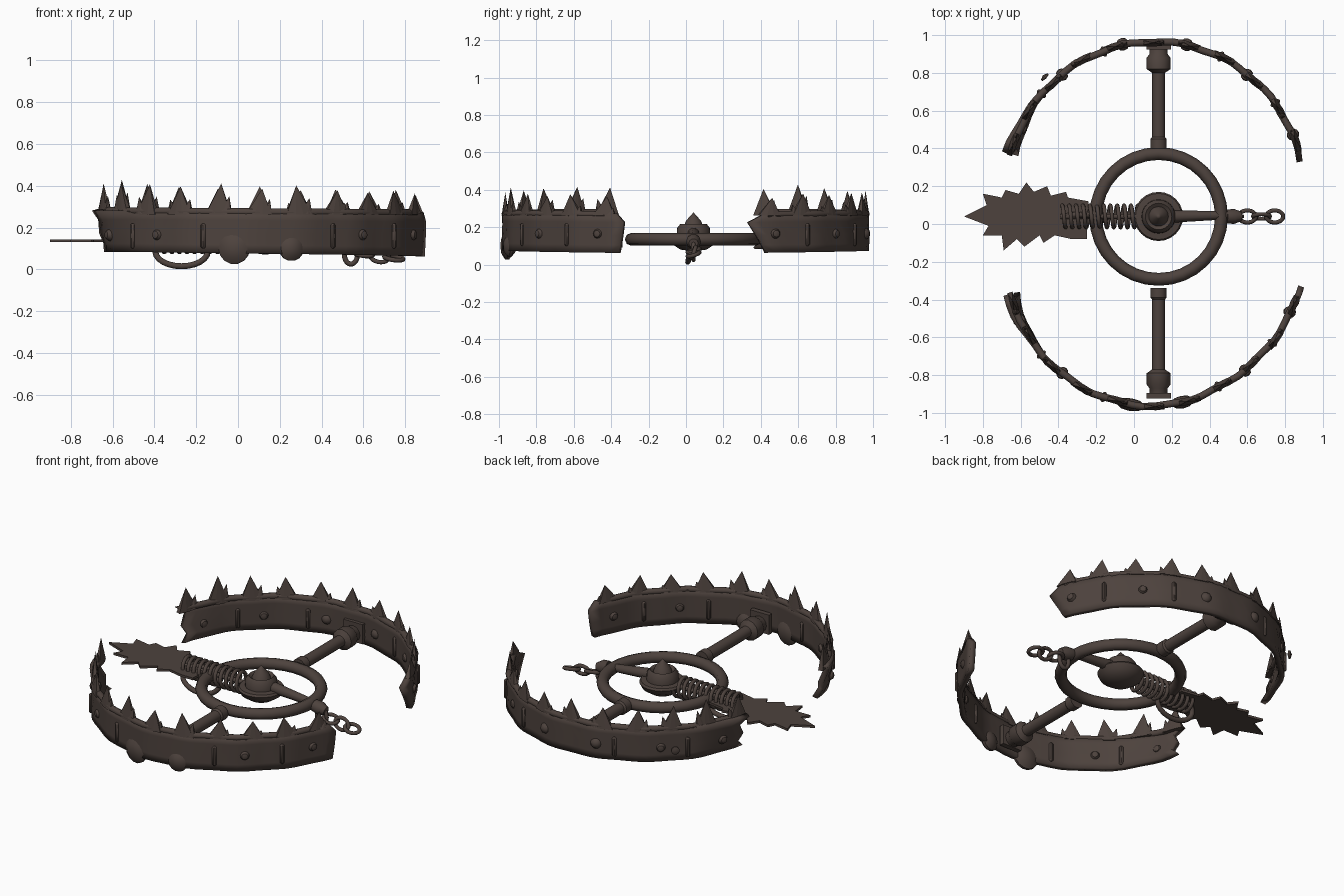
import bpy, bmesh, math, random
from mathutils import Vector, Matrix

random.seed(4)
cube = bpy.data.objects.get("Cube")
if cube:
    bpy.data.objects.remove(cube)

rust = bpy.data.materials.new("dark rusty iron")
rust.use_nodes = True
rust.diffuse_color = (0.075, 0.055, 0.047, 1)
shader = next(n for n in rust.node_tree.nodes if n.type == 'BSDF_PRINCIPLED')
shader.inputs["Base Color"].default_value = rust.diffuse_color
shader.inputs["Roughness"].default_value = 0.8

CX, CY, AXIS_Z = 0.13, 0.04, 0.135


def finish(name, bm, smooth=True):
    bmesh.ops.recalc_face_normals(bm, faces=bm.faces)
    mesh = bpy.data.meshes.new(name)
    bm.to_mesh(mesh)
    bm.free()
    obj = bpy.data.objects.new(name, mesh)
    bpy.context.collection.objects.link(obj)
    mesh.materials.append(rust)
    if smooth:
        bpy.ops.object.select_all(action='DESELECT')
        obj.select_set(True)
        bpy.context.view_layer.objects.active = obj
        bpy.ops.object.shade_smooth_by_angle(angle=math.radians(40))
    return obj


def lathe(name, profile, origin, direction=(0, 0, 1), sides=20):
    """Spin (radius, height) pairs around a direction."""
    bm = bmesh.new()
    verts = [bm.verts.new((r, 0, h)) for r, h in profile]
    edges = [bm.edges.new(pair) for pair in zip(verts, verts[1:])]
    bmesh.ops.spin(bm, geom=verts + edges, cent=(0, 0, 0), axis=(0, 0, 1),
                   angle=math.tau, steps=sides)
    bmesh.ops.remove_doubles(bm, verts=bm.verts, dist=0.0005)
    turn = Vector(direction).to_track_quat('Z', 'Y').to_matrix().to_4x4()
    bm.transform(Matrix.Translation(origin) @ turn)
    return finish(name, bm)


def tube(name, points, radius, cyclic=False):
    curve = bpy.data.curves.new(name, 'CURVE')
    curve.dimensions = '3D'
    curve.bevel_depth = radius
    curve.bevel_resolution = 2
    curve.use_fill_caps = True
    spline = curve.splines.new('POLY')
    spline.points.add(len(points) - 1)
    for p, co in zip(spline.points, points):
        p.co = (*co, 1)
    spline.use_cyclic_u = cyclic
    spline.use_smooth = True
    obj = bpy.data.objects.new(name, curve)
    curve.materials.append(rust)
    bpy.context.collection.objects.link(obj)


def loop(name, center, u, v, radius, steps=24):
    """Closed elliptical link spanned by two half-axis vectors."""
    c, u, v = Vector(center), Vector(u), Vector(v)
    angles = [math.tau * i / steps for i in range(steps)]
    tube(name, [c + u * math.cos(a) + v * math.sin(a) for a in angles], radius, True)


def jaw_frame(side, t):
    """Point on the jaw arc, with its tangent and outward normal."""
    a = math.radians(166 - 155 * t)
    out = Vector((math.cos(a), side * math.sin(a), 0))
    dent = 0.025 * math.sin(math.pi * min(1, max(0, t - 0.5) * 2)) if side < 0 else 0
    wave = 0.005 * math.sin(t * 47 + side)
    pos = Vector((0.11, side * 0.18, 0)) + out * (0.785 - dent + wave)
    return pos, Vector((math.sin(a), -side * math.cos(a), 0)), out


def box(bm, pos, tangent, out, size):
    m = Matrix((tangent, out, Vector((0, 0, 1)))).transposed().to_4x4()
    m.translation = pos
    bmesh.ops.create_cube(bm, size=1, matrix=m @ Matrix.Diagonal((*size, 1)))


def spike(bm, side, t, half, base, tip, lean):
    pos, tan, out = jaw_frame(side, t)
    up = Vector((0, 0, 1))
    ring = [bm.verts.new(pos + tan * a * half + out * b * 0.02 + up * base)
            for a, b in ((-1, -0.7), (-0.3, -1), (0.3, -1), (1, -0.7),
                         (1, 0.7), (0.3, 1), (-0.3, 1), (-1, 0.7))]
    top = bm.verts.new(pos + tan * lean + up * tip)
    for a, b in zip(ring, ring[1:] + ring[:1]):
        bm.faces.new((a, b, top))
    bm.faces.new(ring)


LEVELS = (0, 0.2, 0.45, 0.78, 1)
BROKEN = (0.0, 0.022, 0.008, 0.025, 0.0)
END = {1: (0.045, 0.035, 0.02, 0, 0.045), -1: (0.012, 0.008, 0.004, 0, 0.02)}

for side, label in ((-1, "front"), (1, "back")):
    # Curved jaw band with broken ends
    bm = bmesh.new()
    steps, rows = 36, []
    for f, cut_a, cut_b in zip(LEVELS, BROKEN, END[side]):
        row = []
        for i in range(steps + 1):
            t = cut_a + (1 - cut_a - cut_b) * i / steps
            pos, tan, out = jaw_frame(side, t)
            low, high = 0.088 - 0.026 * t, 0.285 - 0.012 * t
            flare = (f - 0.5) * 0.06 * max(0, 1 - t * 6)
            row.append(bm.verts.new(pos + out * flare + Vector((0, 0, low + (high - low) * f))))
        rows.append(row)
    for a, b in zip(rows, rows[1:]):
        for i in range(steps):
            bm.faces.new((a[i], a[i + 1], b[i + 1], b[i]))
    band = finish(label + "_jaw_band", bm)
    solid = band.modifiers.new("thickness", 'SOLIDIFY')
    solid.thickness, solid.offset = 0.032, 0

    # Rounded top lip
    tube(label + "_jaw_lip", [jaw_frame(side, 0.02 + 0.93 * i / 36)[0] + Vector((0, 0, 0.279 - 0.011 * i / 36))
                              for i in range(37)], 0.019)

    # Ragged teeth, each with a chipped side nib
    bm = bmesh.new()
    for i in range(11):
        t = 0.025 + 0.092 * i
        tip = 0.43 - 0.055 * t + random.uniform(-0.025, 0.01)
        spike(bm, side, t, 0.062, 0.262, tip, random.uniform(-0.02, 0.02))
        way = random.choice((-1, 1))
        spike(bm, side, t + way * 0.016, 0.03, 0.265, tip - 0.06, way * 0.02)
    finish(label + "_jaw_teeth", bm, False)

    # Riveted straps across the band
    bm = bmesh.new()
    for t in (0.17, 0.36, 0.66, 0.84):
        pos, tan, out = jaw_frame(side, t)
        box(bm, pos + Vector((0, 0, 0.16)), tan, out, (0.024, 0.056, 0.12))
    straps = finish(label + "_jaw_straps", bm)
    bevel = straps.modifiers.new("rounding", 'BEVEL')
    bevel.width = 0.008

    # Domed rivets
    small = [(t, 0.165, 0.03) for t in (0.07, 0.24, 0.74, 0.93)]
    large = [(0.43, 0.1, 0.075), (0.56, 0.1, 0.06)] if side < 0 else [(0.41, 0.165, 0.035), (0.57, 0.165, 0.035)]
    for n, (t, z, r) in enumerate(small + large):
        pos, tan, out = jaw_frame(side, t)
        dome = [(0, -0.034), (r * 0.6, -0.028), (r, -0.008), (r, 0.008), (r * 0.6, 0.028), (0, 0.034)]
        lathe(f"{label}_rivet_{n + 1}", dome, pos + Vector((0, 0, z)), out, 14)

    # Spoke joining jaw and ring: collar, rod, flange, end plate
    inner, outer = (0.4, 0.95) if side > 0 else (0.34, 0.92)
    rod = [(0, inner), (0.043, inner), (0.043, inner + 0.05), (0.034, inner + 0.06),
           (0.034, outer - 0.15), (0.063, outer - 0.13), (0.063, outer - 0.07),
           (0.048, outer - 0.05), (0.048, outer), (0, outer)]
    lathe(label + "_spoke", rod, (CX, 0, AXIS_Z), (0, side, 0), 12)
    bm = bmesh.new()
    box(bm, Vector((CX, side * (outer - 0.01), AXIS_Z + 0.01)), Vector((1, 0, 0)),
        Vector((0, 1, 0)), (0.13, 0.03, 0.12))
    finish(label + "_spoke_plate", bm)

# Loose bolt beside the back jaw
lathe("loose_bolt", [(0, 0), (0.024, 0.005), (0.024, 0.015), (0, 0.025)],
      (-0.465, 0.77, 0.16), (-0.7, 0.7, 0), 10)

# Central ring
loop("base_ring", (CX, CY, AXIS_Z), (0.333, 0, 0), (0, 0.333, 0), 0.034, 32)

# Trigger pan with raised hub and spike
lathe("trigger_pan", [(0, 0.07), (0.07, 0.08), (0.115, 0.11), (0.13, 0.14), (0.122, 0.152),
                      (0.09, 0.155), (0.088, 0.195), (0.07, 0.218), (0.052, 0.205),
                      (0.04, 0.235), (0.012, 0.265), (0, 0.28)], (CX, CY, 0), sides=24)

# Tapered lever and its socket
lathe("lever", [(0, 0), (0.033, 0), (0.02, 0.32), (0, 0.32)], (0.2, CY, 0.165), (1, 0.02, -0.1), 10)
lathe("chain_socket", [(0, 0), (0.036, 0), (0.04, 0.04), (0.025, 0.08), (0, 0.08)],
      (0.49, CY, 0.13), (1, 0, -0.2), 10)

# Short chain
loop("hanging_link", (0.54, CY, 0.075), (0.032, 0, 0), (0, 0, 0.05), 0.012)
for i, x in enumerate((0.6, 0.675, 0.745)):
    flat = i % 2 == 0
    loop(f"chain_link_{i + 1}", (x, CY, 0.075 - 0.01 * i), (0.045, 0, -0.006),
         (0, 0.032, 0.01) if flat else (0, 0.012, 0.03), 0.011)

# Coil spring and hanging loop
turns, per = 11, 14
tube("coil_spring", [(-0.38 + 0.4 * i / (turns * per), CY + 0.058 * math.cos(math.tau * i / per),
                      0.14 + 0.058 * math.sin(math.tau * i / per))
                     for i in range(turns * per + 1)], 0.011)
tube("spring_core", [(-0.39, CY, 0.14), (0.06, CY, 0.14)], 0.014)
loop("hanging_loop", (-0.27, CY - 0.01, 0.085), (0.125, 0, 0), (0, 0.02, 0.07), 0.015)

# Jagged flat anchor plate
outline = [(-0.9, 0.04), (-0.78, 0.1), (-0.8, 0.16), (-0.7, 0.14), (-0.68, 0.18), (-0.61, 0.16),
           (-0.57, 0.22), (-0.53, 0.17), (-0.46, 0.2), (-0.44, 0.15), (-0.36, 0.17), (-0.35, 0.14),
           (-0.24, 0.12), (-0.25, -0.08), (-0.33, -0.08), (-0.42, -0.06), (-0.48, -0.1), (-0.5, -0.06),
           (-0.58, -0.12), (-0.62, -0.08), (-0.69, -0.14), (-0.7, -0.06), (-0.8, -0.06), (-0.77, -0.01)]
bm = bmesh.new()
face = bm.faces.new([bm.verts.new((x, y, 0.13)) for x, y in outline])
grown = bmesh.ops.extrude_face_region(bm, geom=[face])
bmesh.ops.translate(bm, vec=(0, 0, 0.014), verts=[g for g in grown["geom"] if isinstance(g, bmesh.types.BMVert)])
finish("anchor_plate", bm, False)
